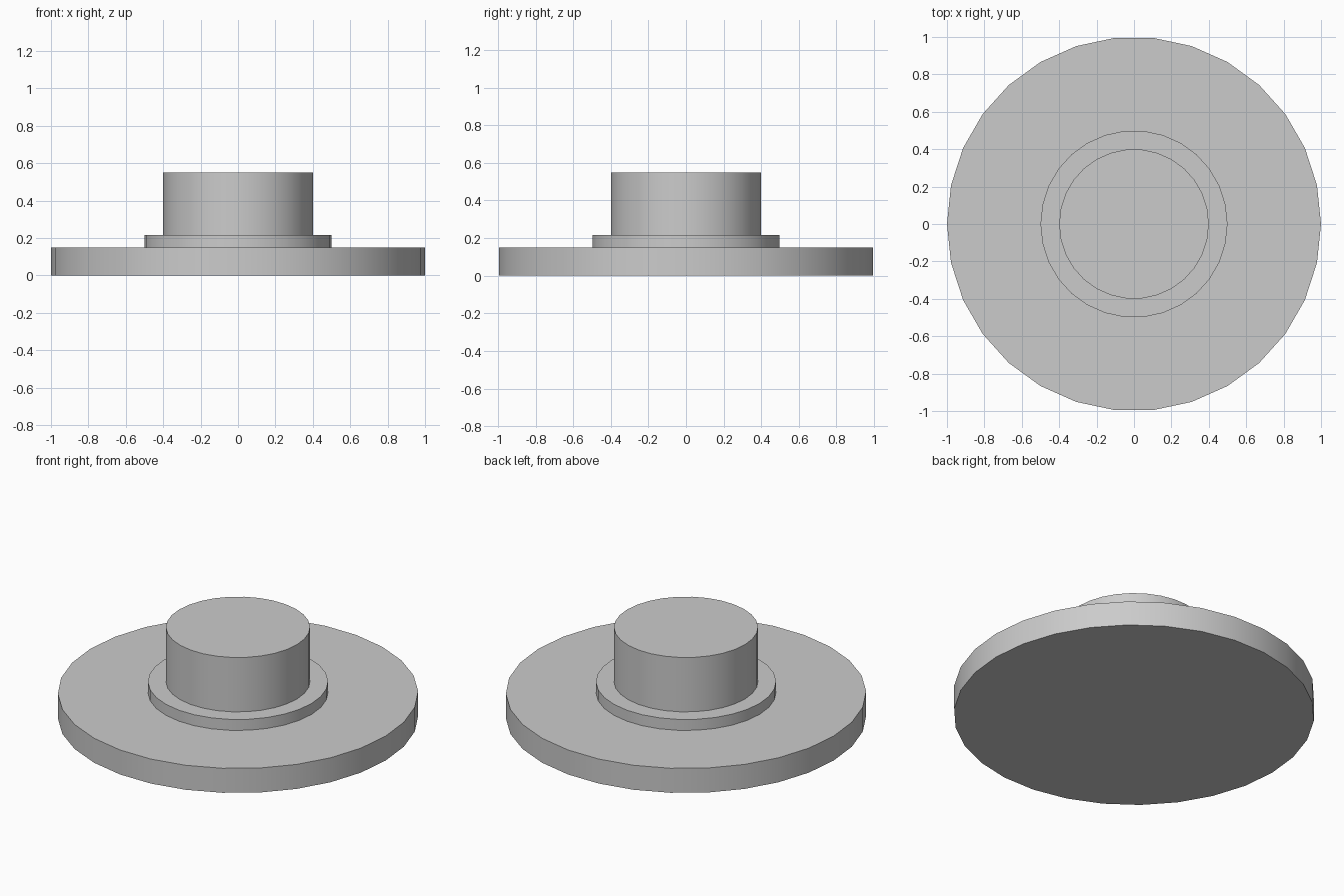
import bpy
import math

cube = bpy.data.objects.get("Cube")
if cube:
    bpy.data.objects.remove(cube, do_unlink=True)

SIDES = 30

# Plain grey for every part
grey = bpy.data.materials.new("plain_grey")
grey.use_nodes = True
colour = (0.6, 0.6, 0.6, 1)
grey.diffuse_color = colour
grey.node_tree.nodes["Principled BSDF"].inputs["Base Color"].default_value = colour


def disc(name, radius, bottom, top):
    """Upright cylinder with a corner on the x axis and smooth sides."""
    bpy.ops.mesh.primitive_cylinder_add(
        vertices=SIDES, radius=radius, depth=top - bottom,
        location=(0, 0, (bottom + top) / 2), rotation=(0, 0, math.pi / 2))
    obj = bpy.context.object
    obj.name = name
    bpy.ops.object.transform_apply(location=True, rotation=True, scale=True)
    bpy.ops.object.shade_smooth_by_angle(angle=math.radians(30))
    obj.data.materials.append(grey)
    return obj


# Wide base, raised collar and central hub
disc("base_disc", 1.0, 0.0, 0.15)
disc("collar", 0.5, 0.15, 0.217)
disc("hub", 0.4, 0.217, 0.55)
